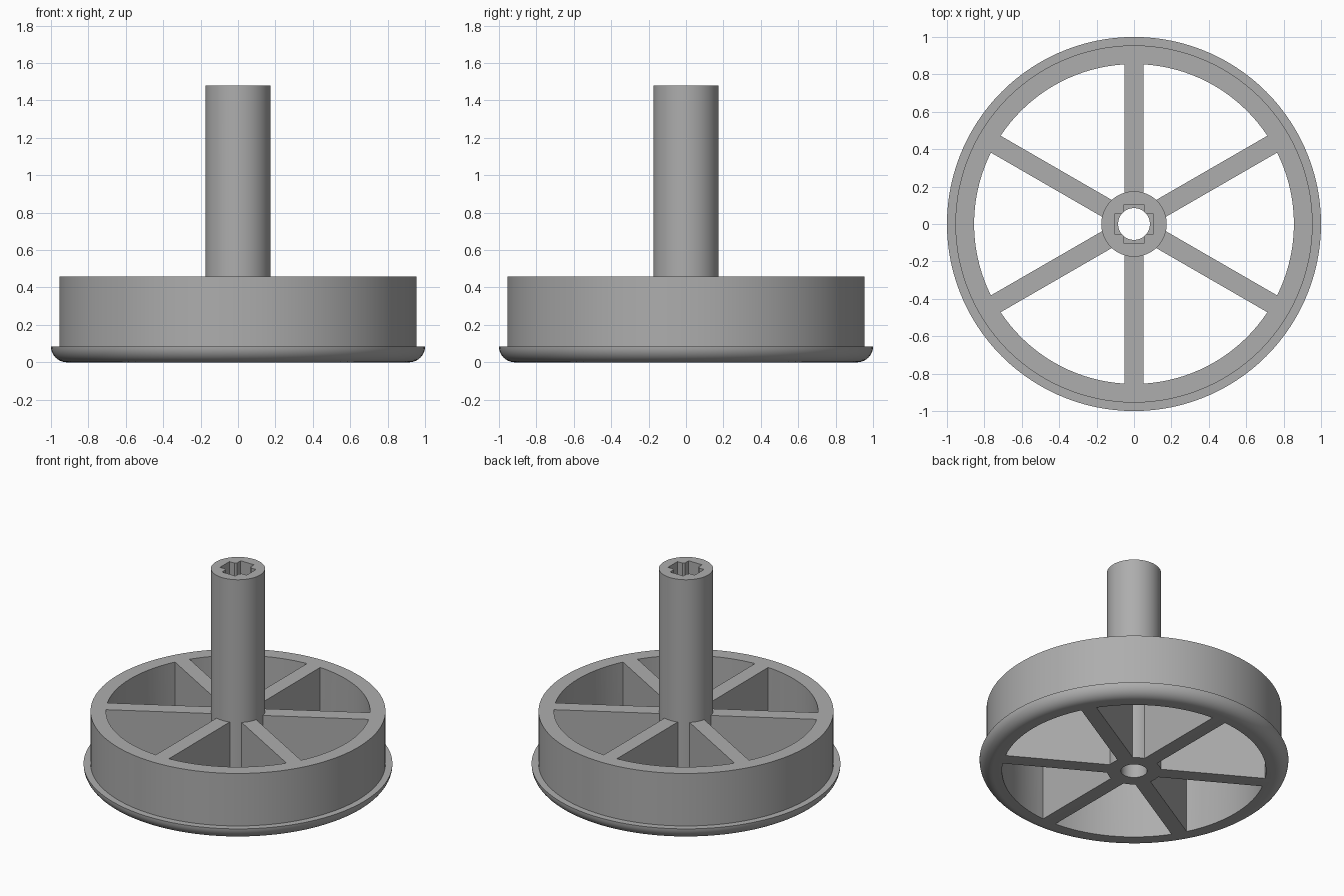
import bpy
import bmesh
from math import sin, cos, pi, asin, radians
from mathutils import Matrix

default = bpy.data.objects.get("Cube")
if default:
    bpy.data.objects.remove(default, do_unlink=True)

SEGMENTS = 120
RIM_R, RIM_INNER, RIM_TOP = 0.955, 0.855, 0.46
HUB_R, HUB_TOP = 0.175, 1.48
FLANGE_H = 0.085
SPOKE_HALF = 0.052
BORE_R, SLOT_REACH, SLOT_HALF, SLOT_FLOOR = 0.085, 0.105, 0.053, 0.46

grey = bpy.data.materials.new("light grey plastic")
grey.use_nodes = True
colour = (0.42, 0.42, 0.42, 1)
grey.diffuse_color = colour
grey.node_tree.nodes["Principled BSDF"].inputs["Base Color"].default_value = colour


def make_object(name, bm):
    bmesh.ops.recalc_face_normals(bm, faces=bm.faces)
    mesh = bpy.data.meshes.new(name)
    bm.to_mesh(mesh)
    bm.free()
    mesh.materials.append(grey)
    obj = bpy.data.objects.new(name, mesh)
    bpy.context.collection.objects.link(obj)
    return obj


def lathe(name, profile):
    """Spin (radius, z) points into a closed solid."""
    bm = bmesh.new()
    rings = []
    for r, z in profile:
        rings.append([bm.verts.new((r * cos(2 * pi * i / SEGMENTS),
                                    r * sin(2 * pi * i / SEGMENTS), z))
                      for i in range(SEGMENTS)])
    for low, high in zip(rings, rings[1:]):
        for i in range(SEGMENTS):
            j = (i + 1) % SEGMENTS
            bm.faces.new((low[i], low[j], high[j], high[i]))
    bm.faces.new(rings[0])
    bm.faces.new(rings[-1])
    return make_object(name, bm)


def prism(bm, outline, z0, z1):
    """Extrude a flat (x, y) outline from z0 to z1."""
    low = [bm.verts.new((x, y, z0)) for x, y in outline]
    high = [bm.verts.new((x, y, z1)) for x, y in outline]
    bm.faces.new(low)
    bm.faces.new(high)
    for i in range(len(low)):
        j = (i + 1) % len(low)
        bm.faces.new((low[i], low[j], high[j], high[i]))


def cut(target, cutter):
    mod = target.modifiers.new("cut", "BOOLEAN")
    mod.operation = "DIFFERENCE"
    mod.solver = "EXACT"
    mod.object = cutter
    bpy.context.view_layer.objects.active = target
    bpy.ops.object.modifier_apply(modifier=mod.name)
    bpy.data.objects.remove(cutter, do_unlink=True)


# Wheel body: rounded flange, rim and tall hub in one turned solid
profile = []
for i in range(11):
    a = i / 10 * pi / 2
    profile.append((1 - FLANGE_H + FLANGE_H * sin(a), FLANGE_H * (1 - cos(a))))
profile += [(RIM_R, FLANGE_H), (RIM_R, RIM_TOP), (HUB_R, RIM_TOP), (HUB_R, HUB_TOP)]
wheel = lathe("spoked_wheel_with_hub", profile)


# Six open pockets that leave the spokes standing
def arc(radius, steps):
    edge = asin(SPOKE_HALF / radius)
    start, end = radians(-30) + edge, radians(30) - edge
    return [(radius * cos(start + (end - start) * i / steps),
             radius * sin(start + (end - start) * i / steps))
            for i in range(steps + 1)]


pockets = bmesh.new()
for k in range(6):
    wedge = bmesh.new()
    prism(wedge, arc(RIM_INNER, 18) + arc(HUB_R, 8)[::-1], -0.1, RIM_TOP + 0.1)
    wedge.transform(Matrix.Rotation(k * pi / 3, 4, "Z"))
    temp = bpy.data.meshes.new("pocket_temp")
    wedge.to_mesh(temp)
    wedge.free()
    pockets.from_mesh(temp)
    bpy.data.meshes.remove(temp)
cut(wheel, make_object("pocket_cutter", pockets))

# Round bore through the hub, then the cross-shaped socket from the top
cut(wheel, lathe("bore_cutter", [(BORE_R, -0.1), (BORE_R, HUB_TOP + 0.1)]))
for sx, sy in ((SLOT_REACH, SLOT_HALF), (SLOT_HALF, SLOT_REACH)):
    slot = bmesh.new()
    prism(slot, [(-sx, -sy), (sx, -sy), (sx, sy), (-sx, sy)], SLOT_FLOOR, HUB_TOP + 0.1)
    cut(wheel, make_object("slot_cutter", slot))

# Smooth curved walls, crisp edges
bpy.ops.object.select_all(action="DESELECT")
wheel.select_set(True)
bpy.context.view_layer.objects.active = wheel
bpy.ops.object.shade_smooth_by_angle(angle=radians(30))
